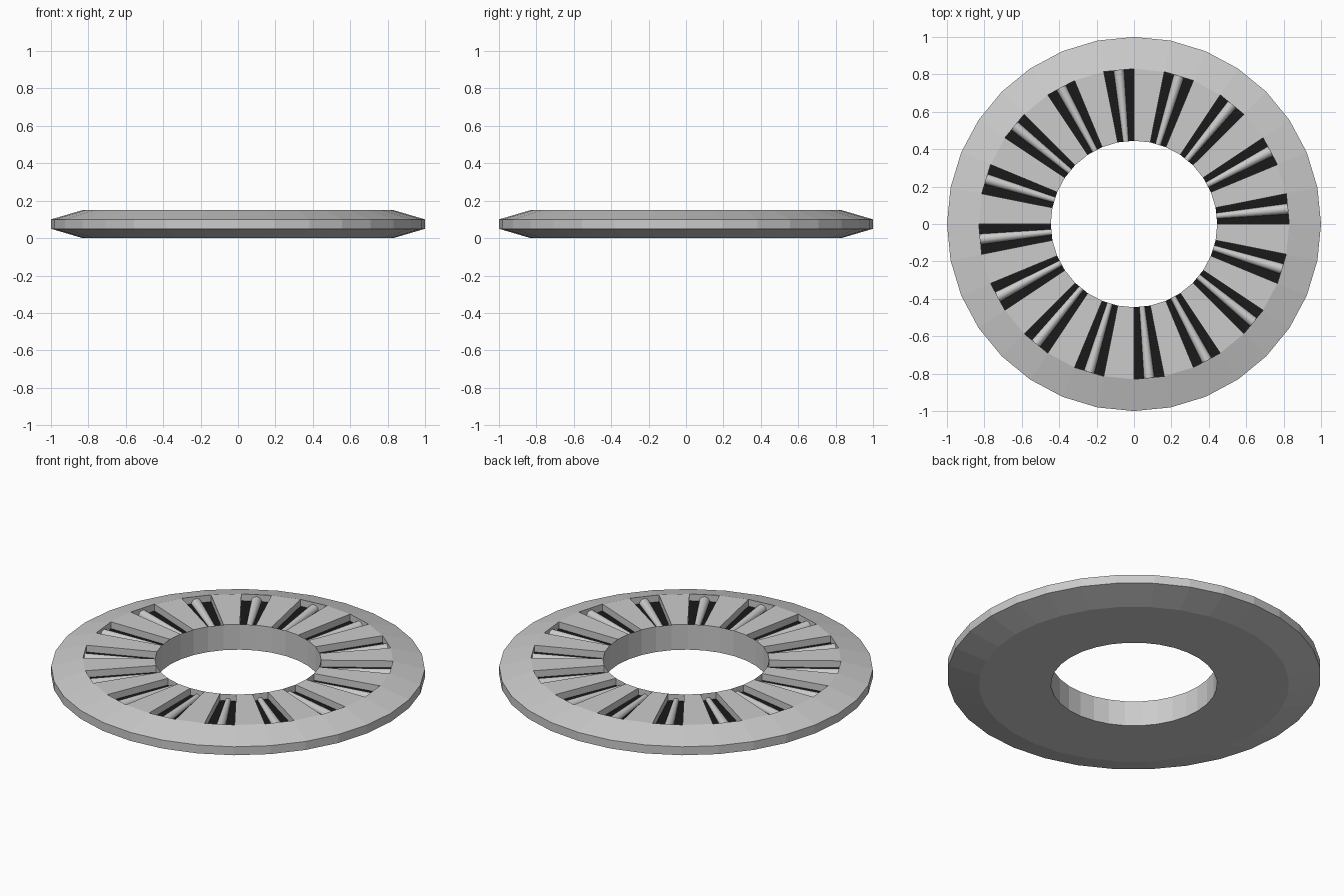
import bpy, bmesh, math

if "Cube" in bpy.data.objects:
    bpy.data.objects.remove(bpy.data.objects["Cube"])

N = 32                                   # sides of the ring
R_IN, R_FLAT, R_OUT = 0.445, 0.83, 1.0
H = 0.15
FLOOR = 0.11                             # bottom of the recessed slots


def polar(r, a, z):
    return (r * math.cos(a), r * math.sin(a), z)


def finish(bm, name):
    bmesh.ops.remove_doubles(bm, verts=bm.verts, dist=1e-5)
    me = bpy.data.meshes.new(name)
    bm.to_mesh(me)
    bm.free()
    ob = bpy.data.objects.new(name, me)
    bpy.context.collection.objects.link(ob)
    return ob


def quad(bm, *pts, mat=0):
    f = bm.faces.new([bm.verts.new(p) for p in pts])
    f.material_index = mat


grey = bpy.data.materials.new("grey")
grey.diffuse_color = (0.6, 0.6, 0.6, 1)
grey.use_nodes = True
grey.node_tree.nodes["Principled BSDF"].inputs["Base Color"].default_value = grey.diffuse_color
black = bpy.data.materials.new("black")
black.diffuse_color = (0.01, 0.01, 0.01, 1)
black.use_nodes = True
black.node_tree.nodes["Principled BSDF"].inputs["Base Color"].default_value = black.diffuse_color

# Ring body: bevelled profile, every second top face sunk into a slot
bm = bmesh.new()
profile = [(R_FLAT, H), (R_OUT, 0.10), (R_OUT, 0.05), (R_FLAT, 0), (R_IN, 0), (R_IN, H)]
for i in range(N):
    a, b = i * math.tau / N, (i + 1) * math.tau / N
    for (r0, z0), (r1, z1) in zip(profile, profile[1:]):
        quad(bm, polar(r0, a, z0), polar(r1, a, z1), polar(r1, b, z1), polar(r0, b, z0))
    slot = i % 2 == 0
    z = FLOOR if slot else H
    quad(bm, polar(R_IN, a, z), polar(R_FLAT, a, z), polar(R_FLAT, b, z), polar(R_IN, b, z),
         mat=1 if slot else 0)
    if slot:
        quad(bm, polar(R_IN, a, H), polar(R_FLAT, a, H), polar(R_FLAT, a, z), polar(R_IN, a, z))
        quad(bm, polar(R_IN, b, z), polar(R_FLAT, b, z), polar(R_FLAT, b, H), polar(R_IN, b, H))
        quad(bm, polar(R_FLAT, a, H), polar(R_FLAT, b, H), polar(R_FLAT, b, z), polar(R_FLAT, a, z))
ring = finish(bm, "ring_body")
ring.data.materials.append(grey)
ring.data.materials.append(black)

# Tapered half-round rollers lying in the slots
bm = bmesh.new()
STEPS = 8
apothem = math.cos(math.pi / N)
for i in range(0, N, 2):
    a = (i + 0.5) * math.tau / N
    c, s = math.cos(a), math.sin(a)
    rows = []
    for dist, rad in ((R_IN * apothem, 0.015), (R_FLAT * apothem, 0.028)):
        row = []
        for k in range(STEPS + 1):
            t = math.pi * k / STEPS
            w, z = rad * math.cos(t), FLOOR + rad * math.sin(t)
            row.append(bm.verts.new((dist * c - w * s, dist * s + w * c, z)))
        rows.append(row)
    for k in range(STEPS):
        f = bm.faces.new((rows[0][k], rows[1][k], rows[1][k + 1], rows[0][k + 1]))
        f.smooth = True
bmesh.ops.recalc_face_normals(bm, faces=bm.faces)
for f in bm.faces:
    if f.normal.z < 0:
        f.normal_flip()
rollers = finish(bm, "slot_rollers")
rollers.data.materials.append(grey)
